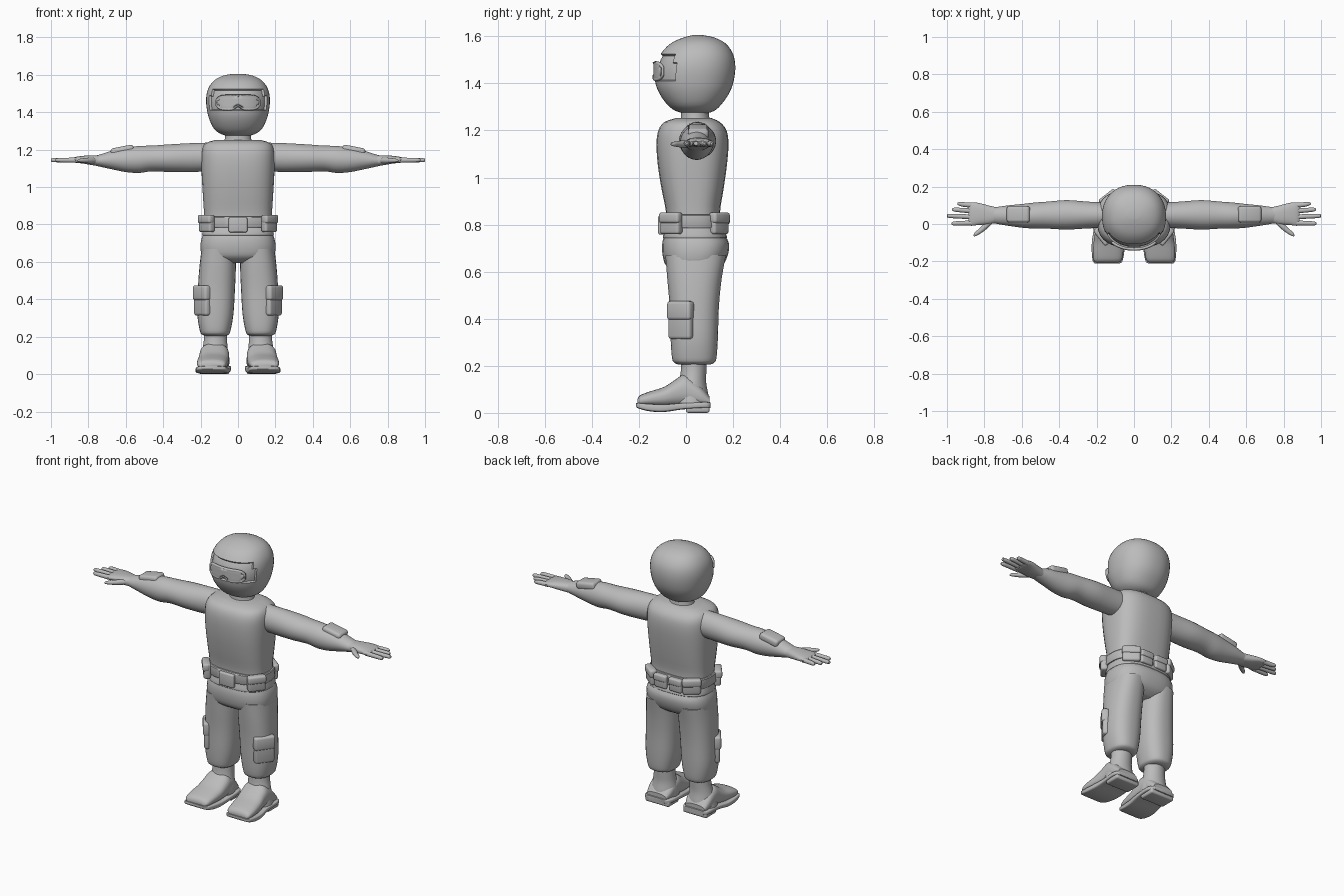
import bpy, bmesh, math
from mathutils import Matrix, Euler, Vector

if "Cube" in bpy.data.objects:
    bpy.data.objects.remove(bpy.data.objects["Cube"])

grey = bpy.data.materials.new("plain_grey")
grey.diffuse_color = (0.5, 0.5, 0.5, 1)
grey.use_nodes = True
grey.node_tree.nodes["Principled BSDF"].inputs["Base Color"].default_value = grey.diffuse_color


def finish(name, bm):
    bmesh.ops.recalc_face_normals(bm, faces=bm.faces)
    me = bpy.data.meshes.new(name)
    bm.to_mesh(me)
    bm.free()
    me.materials.append(grey)
    ob = bpy.data.objects.new(name, me)
    bpy.context.collection.objects.link(ob)
    return ob


def smooth_rings(rings, steps):
    """Catmull-Rom interpolation between cross-sections."""
    out, n = [], len(rings)
    for i in range(n - 1):
        q = [rings[max(i - 1, 0)], rings[i], rings[i + 1], rings[min(i + 2, n - 1)]]
        for k in range(steps):
            t = k / steps
            out.append([0.5 * (2 * b + (c - a) * t + (2 * a - 5 * b + 4 * c - d) * t * t
                               + (3 * b - a - 3 * c + d) * t ** 3) for a, b, c, d in zip(*q)])
    return out + [list(rings[-1])]


def loft_mesh(axis, rings, p=2.0, segs=32, steps=3, side=1):
    """Rings are (position, a_min, a_max, b_min, b_max) across the axis."""
    bm = bmesh.new()
    loops = []
    for t, a0, a1, b0, b1 in smooth_rings(rings, steps):
        loop = []
        for k in range(segs):
            th = 2 * math.pi * (k + 0.5) / segs
            c, s = math.cos(th), math.sin(th)
            a = (a0 + a1) / 2 + (a1 - a0) / 2 * math.copysign(abs(c) ** (2 / p), c)
            b = (b0 + b1) / 2 + (b1 - b0) / 2 * math.copysign(abs(s) ** (2 / p), s)
            x, y, z = {"x": (t, a, b), "y": (a, t, b), "z": (a, b, t)}[axis]
            loop.append(bm.verts.new((x * side, y, z)))
        loops.append(loop)
    for l0, l1 in zip(loops, loops[1:]):
        for k in range(segs):
            j = (k + 1) % segs
            bm.faces.new((l0[k], l0[j], l1[j], l1[k]))
    bm.faces.new(loops[0])
    bm.faces.new(loops[-1])
    bmesh.ops.recalc_face_normals(bm, faces=bm.faces)
    return bm


def loft(name, *args, **kw):
    return finish(name, loft_mesh(*args, **kw))


def box(name, loc, dims, rot=(0, 0, 0), bevel=0.012):
    bm = bmesh.new()
    bmesh.ops.create_cube(bm, size=1, matrix=Matrix.Diagonal((*dims, 1)))
    bmesh.ops.bevel(bm, geom=bm.edges[:], offset=bevel, segments=3, profile=0.5, affect="EDGES")
    bm.transform(Matrix.Translation(loc) @ Euler(rot).to_matrix().to_4x4())
    return finish(name, bm)


def pocket(name, loc, w, h, d, rz):
    """Pouch facing local -y, with a flap over its upper half."""
    box(name, loc, (w, d, h), (0, 0, rz), d * 0.3)
    out = Matrix.Rotation(rz, 3, "Z") @ Vector((0, -0.006, 0))
    box(name + "_flap", Vector(loc) + out + Vector((0, 0, h * 0.26)),
        (w + 0.006, d, h * 0.5), (0, 0, rz), d * 0.3)


def sym(rows):
    """(z, half_width, y0, y1) to a ring centred on x = 0."""
    return [(z, -r, r, y0, y1) for z, r, y0, y1 in rows]


# Helmet with a recessed face opening
bm = loft_mesh("z", sym([
    (1.272, .05, -.005, .085), (1.283, .09, -.045, .12), (1.31, .127, -.08, .15),
    (1.36, .153, -.115, .185), (1.41, .166, -.132, .203), (1.47, .171, -.13, .21),
    (1.525, .16, -.108, .2), (1.57, .128, -.065, .168), (1.595, .08, -.01, .12),
    (1.605, .03, .03, .07)]), p=2.2, segs=48)
opening = [f for f in bm.faces if f.calc_center_median().y < -0.045
           and 1.41 < f.calc_center_median().z < 1.525]
bmesh.ops.inset_region(bm, faces=opening, thickness=0.004, depth=-0.012)
finish("helmet", bm)

# Goggles wrapped round the face, with a sunken lens and nose notch
bm = bmesh.new()
N, M = 32, 6
grid = []
for i in range(N + 1):
    u = 2 * i / N - 1
    x = 0.118 * u
    half = 0.043 * (1 - 0.6 * u ** 8)
    low = 1.451 - half + 0.02 * math.exp(-(u / 0.16) ** 2)
    y = 0.04 - 0.172 * (1 - (abs(x) / 0.172) ** 2.2) ** (1 / 2.2)
    grid.append([bm.verts.new((x, y, low + (1.451 + half - low) * j / M)) for j in range(M + 1)])
for i in range(N):
    for j in range(M):
        bm.faces.new((grid[i][j], grid[i + 1][j], grid[i + 1][j + 1], grid[i][j + 1]))
bm.normal_update()
bmesh.ops.inset_region(bm, faces=bm.faces[:], thickness=0.009, depth=-0.005, use_boundary=True)
goggles = finish("goggles", bm)
mod = goggles.modifiers.new("thickness", "SOLIDIFY")
mod.thickness, mod.offset = 0.012, -1

# Neck, torso, hips and belt
loft("neck", "z", sym([(1.22, .085, -.03, .11), (1.25, .072, -.022, .1), (1.3, .068, -.02, .095)]))
loft("torso", "z", sym([
    (.76, .182, -.085, .155), (.85, .182, -.085, .145), (.95, .188, -.104, .16),
    (1.05, .194, -.12, .174), (1.14, .197, -.126, .181), (1.2, .193, -.118, .173),
    (1.235, .172, -.093, .145), (1.252, .12, -.045, .11)]), p=2.8)
loft("jacket_hem", "z", sym([(.742, .19, -.097, .172), (.75, .192, -.099, .174),
                             (.785, .186, -.09, .16)]), p=2.6)
loft("hips", "z", sym([
    (.595, .1, -.04, .11), (.625, .185, -.085, .155), (.67, .201, -.1, .178),
    (.715, .198, -.102, .184), (.745, .188, -.096, .172)]), p=2.6)
loft("belt", "z", sym([(.785, .192, -.1, .162), (.79, .195, -.103, .165),
                       (.838, .194, -.1, .16), (.843, .19, -.096, .156)]), p=2.6, steps=1)
box("buckle", (0, -.106, .798), (.1, .025, .08), bevel=.008)

for s, tag in ((1, "left"), (-1, "right")):
    # Belt pouches on the diagonals
    pocket(tag + "_front_pouch", (s * .167, -.062, .805), .1, .092, .04, s * math.radians(52))
    pocket(tag + "_back_pouch", (s * .135, .138, .805), .1, .092, .04, s * math.radians(142))
    pocket(tag + "_rear_pouch", (s * .05, .165, .8), .08, .08, .03, math.pi)

    # Trouser leg and thigh pocket
    loft(tag + "_trouser_leg", "z", [
        (.205, .065, .175, -.03, .1), (.213, .048, .195, -.05, .12), (.235, .039, .205, -.06, .13),
        (.32, .024, .218, -.066, .136), (.45, .016, .215, -.07, .14), (.57, .011, .207, -.08, .152),
        (.67, .012, .195, -.088, .17)], p=2.4, side=s)
    pocket(tag + "_thigh_pocket", (s * .188, -.02, .393), .115, .16, .045, s * math.radians(54))

    # Boot: shaft, foot, sole and heel
    loft(tag + "_boot_shaft", "z", [
        (.04, .048, .21, -.06, .1), (.08, .045, .203, -.055, .095), (.13, .054, .192, -.032, .086),
        (.18, .058, .183, -.022, .087), (.24, .058, .182, -.02, .09)], side=s)
    loft(tag + "_boot_foot", "y", [
        (-.207, .085, .2, .035, .055), (-.195, .067, .215, .028, .075), (-.15, .057, .22, .025, .092),
        (-.09, .05, .215, .022, .112), (-.04, .047, .208, .022, .145), (.0, .047, .206, .022, .165),
        (.06, .05, .205, .022, .12), (.1, .065, .195, .024, .07)], p=2.5, side=s)
    loft(tag + "_boot_sole", "y", [
        (-.212, .08, .205, .027, .042), (-.2, .062, .22, .018, .042), (-.15, .052, .226, .006, .038),
        (-.09, .045, .225, .004, .036), (-.02, .038, .215, .014, .042), (.06, .037, .216, .02, .046),
        (.095, .05, .21, .02, .046), (.105, .065, .195, .022, .044)], p=6, side=s)
    box(tag + "_boot_heel", (s * .127, .05, .0175), (.16, .1, .035), bevel=.01)

    # Sleeve and forearm pad
    loft(tag + "_arm", "x", [
        (.15, -.02, .115, 1.085, 1.238), (.25, -.024, .12, 1.08, 1.235), (.36, -.03, .128, 1.08, 1.229),
        (.46, -.025, .12, 1.084, 1.222), (.53, -.025, .115, 1.075, 1.22), (.6, -.02, .107, 1.08, 1.21),
        (.67, -.01, .1, 1.094, 1.196), (.72, -.002, .093, 1.105, 1.18),
        (.76, .006, .088, 1.114, 1.168)], side=s)
    box(tag + "_forearm_pad", (s * .618, .052, 1.195), (.125, .088, .044),
        (0, s * math.radians(11), 0), .015)

    # Hand, fingers and thumb
    loft(tag + "_palm", "x", [
        (.73, .008, .088, 1.112, 1.17), (.78, -.003, .1, 1.117, 1.17), (.83, -.005, .113, 1.126, 1.167),
        (.87, -.01, .116, 1.13, 1.161), (.885, .002, .105, 1.138, 1.153)], p=2.5, segs=24, side=s)
    fingers = {"little_finger": (.1, .108, .945), "ring_finger": (.069, .077, .972),
               "middle_finger": (.037, .043, 1.0), "index_finger": (.006, .003, .975)}
    for name, (ya, yb, tip) in fingers.items():
        loft(f"{tag}_{name}", "x", [
            (x, y - r, y + r, 1.144 - r, 1.144 + r) for x, y, r in
            ((.86, ya, .014), (.91, (ya + yb) / 2, .013), (tip - .012, yb, .011), (tip, yb, .005))],
            segs=12, side=s)
    loft(tag + "_thumb", "x", [
        (x, y - r, y + r, 1.142 - r * .75, 1.142 + r * .75) for x, y, r in
        ((.755, .025, .02), (.79, -.008, .021), (.825, -.038, .016), (.85, -.055, .011),
         (.857, -.06, .004))], segs=14, side=s)

# Smooth shading with crisp edges
bpy.ops.object.select_all(action="SELECT")
bpy.context.view_layer.objects.active = goggles
bpy.ops.object.shade_smooth_by_angle(angle=math.radians(35))
